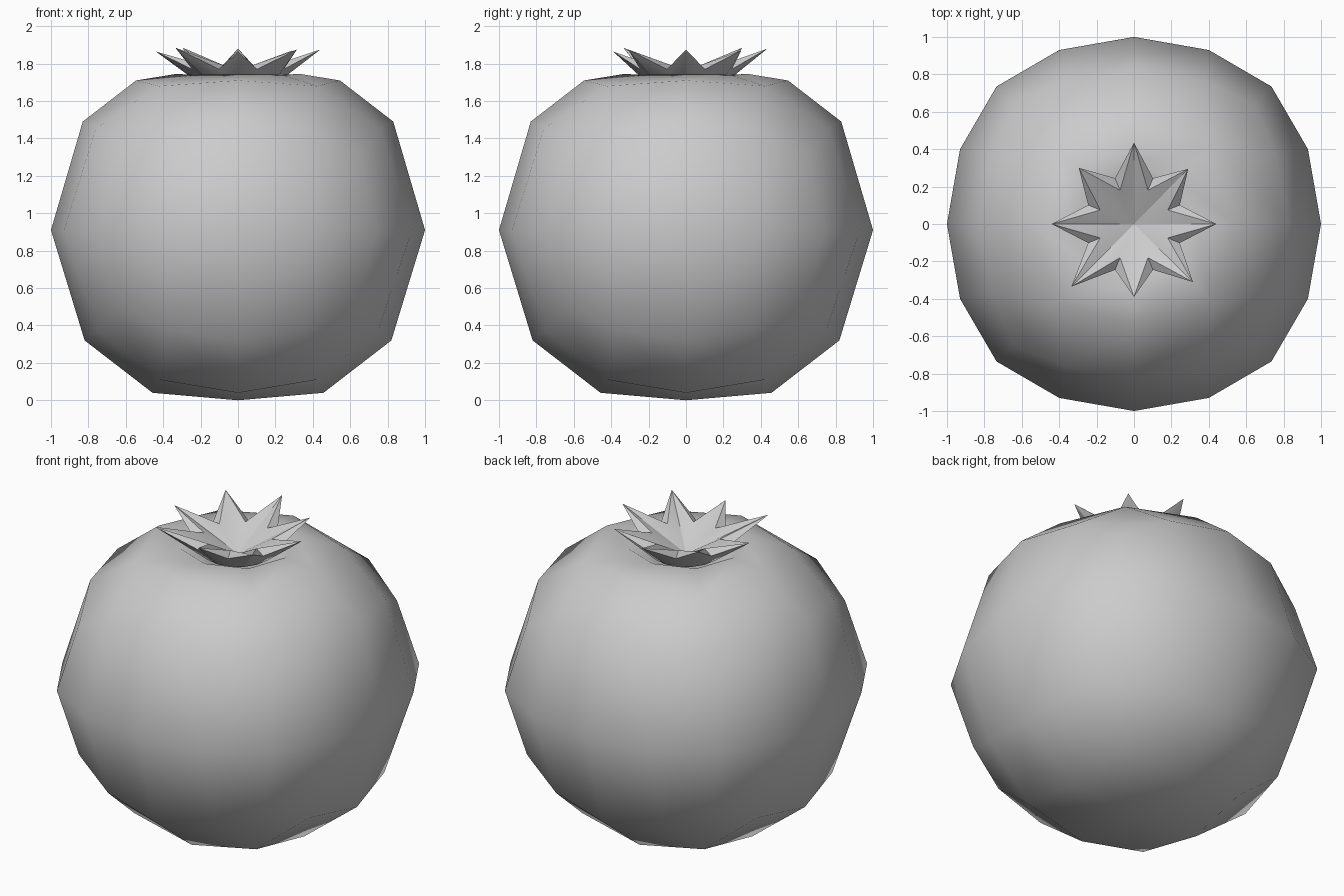
import bpy, bmesh, math

if "Cube" in bpy.data.objects:
    bpy.data.objects.remove(bpy.data.objects["Cube"])


def finish(name, bm, angle=None):
    bmesh.ops.recalc_face_normals(bm, faces=bm.faces)
    mesh = bpy.data.meshes.new(name)
    bm.to_mesh(mesh)
    bm.free()
    ob = bpy.data.objects.new(name, mesh)
    bpy.context.collection.objects.link(ob)
    bpy.ops.object.select_all(action='DESELECT')
    bpy.context.view_layer.objects.active = ob
    ob.select_set(True)
    if angle is None:
        bpy.ops.object.shade_smooth()
    else:
        bpy.ops.object.shade_smooth_by_angle(angle=math.radians(angle))
    return ob


def ring(bm, pts):
    """Repeat a quarter of a ring four times around z."""
    verts, quarter = [], list(pts)
    for _ in range(4):
        verts += [bm.verts.new(p) for p in quarter]
        quarter = [(-y, x, z) for x, y, z in quarter]
    return verts


def ring16(bm, axis, mid, diag):
    return ring(bm, [axis, mid, diag, (mid[1], mid[0], mid[2])])


def bridge(bm, a, b):
    n = len(a)
    for i in range(n):
        j = (i + 1) % n
        face = []
        for v in (a[i], a[j], b[j], b[i]):
            if v not in face:
                face.append(v)
        bm.faces.new(face)


def fan(bm, a, point):
    c = bm.verts.new(point)
    for i in range(len(a)):
        bm.faces.new((a[i], a[(i + 1) % len(a)], c))


def grid_cap(bm, outer, inner):
    """Join a 16-sided ring to an 8-sided one like a cube face grid."""
    for k in range(4):
        o, i = 4 * k, 2 * k
        bm.faces.new((outer[o], outer[o + 1], inner[i + 1], inner[i]))
        bm.faces.new((outer[o + 1], outer[o + 2], outer[o + 3], inner[i + 1]))
        bm.faces.new((outer[o + 3], outer[(o + 4) % 16], inner[(i + 2) % 8], inner[i + 1]))


# Fruit body: rounded cube grid with a dimple on top
bm = bmesh.new()
base = ring(bm, [(.457, 0, .04), (.42, .42, .11)])
low = ring16(bm, (.82, 0, .32), (.75, .37, .375), (.645, .645, .50))
middle = ring16(bm, (1, 0, .91), (.93, .4, .91), (.735, .735, .91))
high = ring16(bm, (.83, 0, 1.49), (.76, .37, 1.455), (.645, .645, 1.315))
shoulder = ring(bm, [(.545, 0, 1.71), (.42, .42, 1.68)])
rim = ring(bm, [(.33, 0, 1.745), (.235, .235, 1.74)])
dimple = ring(bm, [(.2, 0, 1.67), (.14, .14, 1.67)])
fan(bm, base, (0, 0, 0))
grid_cap(bm, low, base)
bridge(bm, low, middle)
bridge(bm, middle, high)
grid_cap(bm, high, shoulder)
bridge(bm, shoulder, rim)
bridge(bm, rim, dimple)
fan(bm, dimple, (0, 0, 1.63))
finish("fruit_body", bm)

# Crown: thick eight-pointed star cup
bm = bmesh.new()
tips = [(.44, 0, 1.875), (.29, .295, 1.87), (0, .435, 1.88), (-.295, .3, 1.885),
        (-.44, 0, 1.865), (-.335, -.335, 1.885), (0, -.39, 1.865), (.315, -.31, 1.875)]
inner, outer, under = [], [], []
for k, tip in enumerate(tips):
    t = bm.verts.new(tip)
    a, b = math.radians(45 * k), math.radians(45 * k + 22.5)
    inner += [t, bm.verts.new((.195 * math.cos(b), .195 * math.sin(b), 1.79))]
    outer += [t, bm.verts.new((.265 * math.cos(b), .265 * math.sin(b), 1.77))]
    under += [bm.verts.new((.2 * math.cos(c), .2 * math.sin(c), 1.69)) for c in (a, b)]
fan(bm, inner, (0, 0, 1.68))
bridge(bm, inner, outer)
bridge(bm, outer, under)
fan(bm, under, (0, 0, 1.62))
finish("crown", bm, 35)
